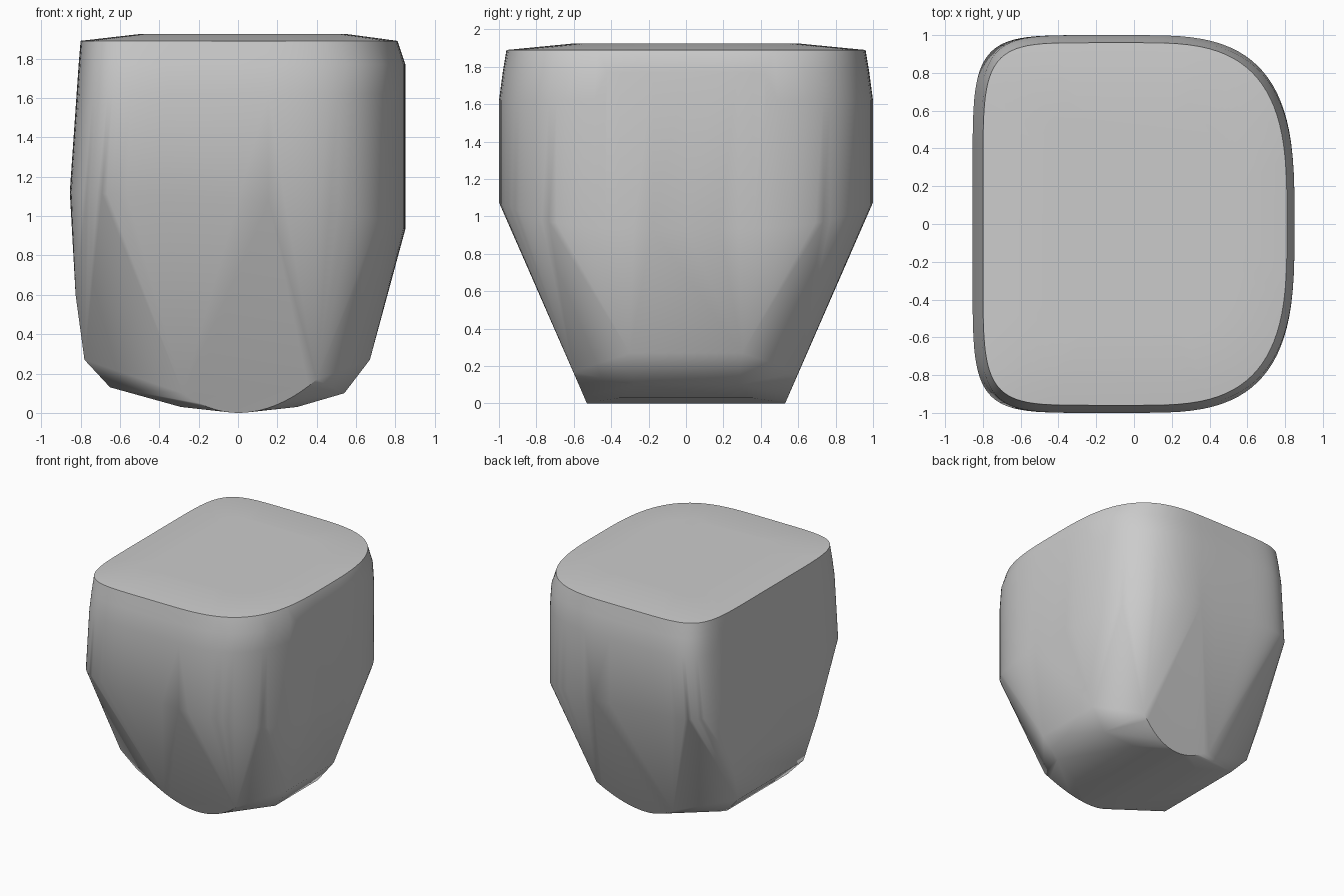
import bpy, bmesh, math

cube = bpy.data.objects.get("Cube")
if cube:
    bpy.data.objects.remove(cube, do_unlink=True)

stone = bpy.data.materials.new("plain grey")
stone.use_nodes = True
grey = (0.6, 0.6, 0.6, 1)
stone.diffuse_color = grey
stone.node_tree.nodes["Principled BSDF"].inputs["Base Color"].default_value = grey


def ring(left, right, depth, height, steps=96):
    """Rounded outline: tight corners on the -x half, broad ones on the +x half."""
    points = []
    for i in range(steps):
        a = math.tau * i / steps
        c, s = math.cos(a), math.sin(a)
        n = 3.2 if c > 0 else 6.5
        x = (right if c > 0 else left) * abs(c) ** (2 / n)
        y = depth * math.copysign(abs(s) ** (2 / n), s)
        points.append((x, y, height(x)))
    return points


def level(z):
    return lambda x: z


def shoulder(x):
    """Slanted lower rim that drops further near the +x side."""
    return 1.08 - 0.05 * x - max(0, x - 0.5) * 0.3


# Upper body outlines
points = ring(-0.5, 0.55, 0.6, level(1.925))
points += ring(-0.80, 0.81, 0.96, level(1.89))
points += ring(-0.81, 0.85, 0.98, level(1.77))
points += ring(-0.82, 0.85, 1.0, level(1.62))
points += ring(-0.855, 0.85, 1.0, shoulder)

# Lower body corners, mirrored front to back
lower = [(-0.825, 0.55, 0.6), (-0.78, 0.43, 0.27), (-0.65, 0.4, 0.13),
         (-0.29, 0.4, 0.03), (0.3, 0.35, 0.03), (0.54, 0.28, 0.10),
         (0.67, 0.3, 0.27)]
# Curved foot of the sloping front and back faces
for i in range(17):
    x = -0.28 + 0.68 * i / 16
    z = x * x * (1.06 if x > 0 else 1.27)
    lower.append((x, 0.53 + 0.427 * z, z))
for x, y, z in lower:
    points += [(x, y, z), (x, -y, z)]

# Wrap the outlines in one convex skin
bm = bmesh.new()
for p in points:
    bm.verts.new(p)
bmesh.ops.remove_doubles(bm, verts=bm.verts[:], dist=0.002)
bmesh.ops.convex_hull(bm, input=bm.verts[:])
loose = [v for v in bm.verts if not v.link_faces]
bmesh.ops.delete(bm, geom=loose, context='VERTS')
bmesh.ops.dissolve_limit(bm, angle_limit=math.radians(0.5),
                         verts=bm.verts[:], edges=bm.edges[:])
bmesh.ops.recalc_face_normals(bm, faces=bm.faces[:])
mesh = bpy.data.meshes.new("tapered_block")
bm.to_mesh(mesh)
bm.free()
mesh.materials.append(stone)

block = bpy.data.objects.new("tapered_block", mesh)
bpy.context.collection.objects.link(block)
bpy.ops.object.select_all(action='DESELECT')
block.select_set(True)
bpy.context.view_layer.objects.active = block
bpy.ops.object.shade_smooth_by_angle(angle=math.radians(40))

# Keep the broad faces flat while the edges stay soft
weighted = block.modifiers.new("soft_edges", 'WEIGHTED_NORMAL')
weighted.keep_sharp = True
